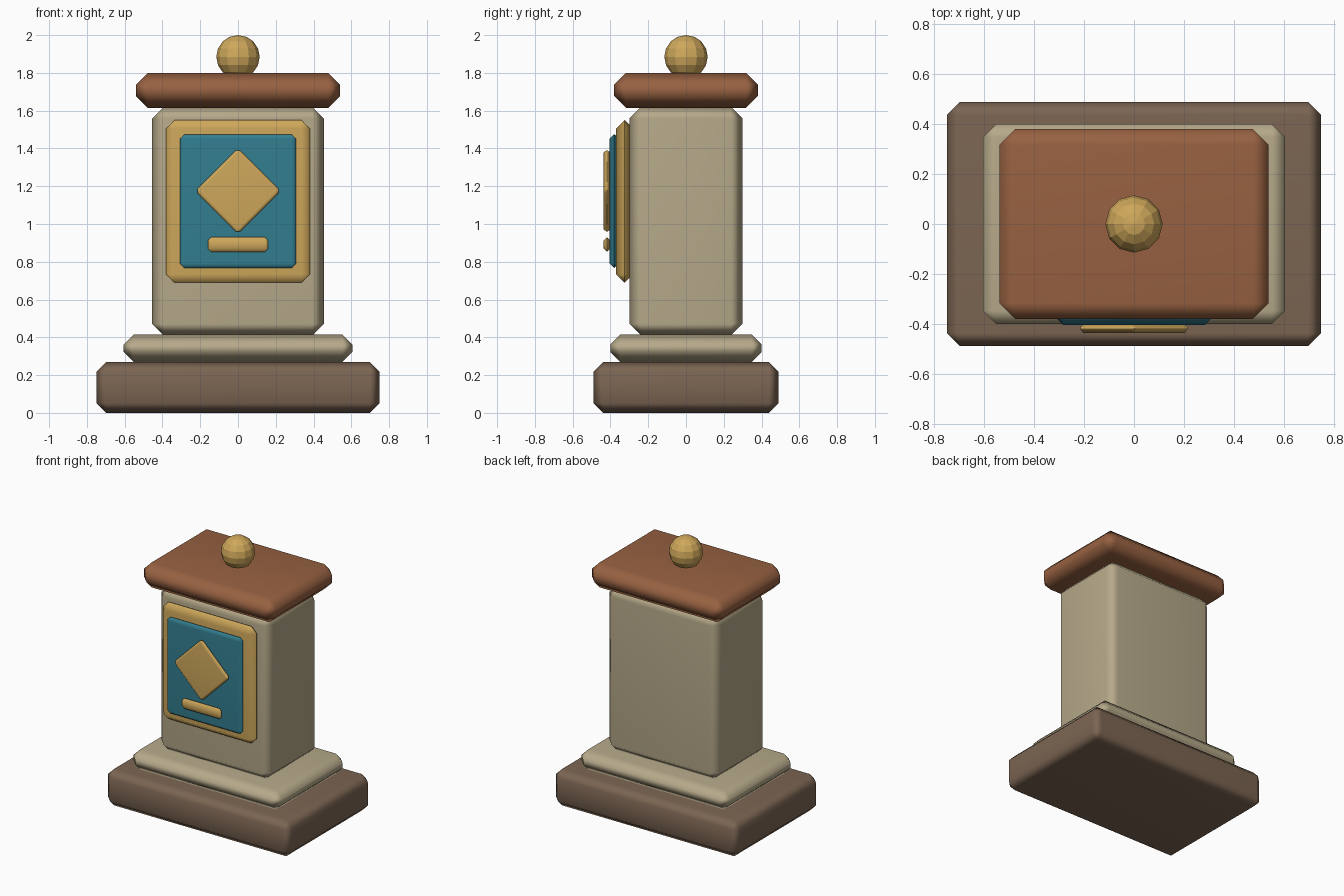
import bpy
from math import radians

cube = bpy.data.objects.get("Cube")
if cube:
    bpy.data.objects.remove(cube, do_unlink=True)


def material(name, rgb):
    mat = bpy.data.materials.new(name)
    mat.use_nodes = True
    color = (*rgb, 1.0)
    mat.diffuse_color = color
    mat.node_tree.nodes["Principled BSDF"].inputs["Base Color"].default_value = color
    return mat


brown = material("dark stone", (0.20, 0.13, 0.085))
stone = material("pale stone", (0.47, 0.40, 0.255))
clay = material("red clay", (0.31, 0.12, 0.053))
gold = material("gold", (0.62, 0.39, 0.105))
teal = material("teal", (0.033, 0.21, 0.28))


def block(name, mat, width, y_range, z_range, bevel, turn=0.0):
    """Chamfered box centred on x, spanning the given depth and height."""
    (y0, y1), (z0, z1) = y_range, z_range
    bpy.ops.mesh.primitive_cube_add(size=1, location=(0, (y0 + y1) / 2, (z0 + z1) / 2))
    obj = bpy.context.object
    obj.name = name
    obj.scale = (width, y1 - y0, z1 - z0)
    bpy.ops.object.transform_apply(location=False, rotation=False, scale=True)
    obj.rotation_euler.y = radians(turn)
    obj.data.materials.append(mat)
    bpy.ops.object.shade_smooth()
    chamfer = obj.modifiers.new("Chamfer", "BEVEL")
    chamfer.width = bevel
    chamfer.segments = 1
    chamfer.limit_method = "NONE"
    obj.modifiers.new("Weighted Normal", "WEIGHTED_NORMAL")
    return obj


# Stepped base, body and cap
block("base", brown, 1.5, (-0.49, 0.49), (0, 0.27), 0.052)
block("base_trim", stone, 1.21, (-0.40, 0.40), (0.27, 0.415), 0.052)
block("body", stone, 0.91, (-0.30, 0.30), (0.41, 1.62), 0.062)
block("cap", clay, 1.08, (-0.38, 0.38), (1.615, 1.80), 0.062)

# Front plaque
block("plaque_frame", gold, 0.76, (-0.37, -0.28), (0.69, 1.55), 0.044)
block("plaque_panel", teal, 0.615, (-0.405, -0.355), (0.767, 1.475), 0.024)
block("plaque_diamond", gold, 0.32, (-0.437, -0.40), (1.015, 1.335), 0.016, turn=45)
block("plaque_bar", gold, 0.32, (-0.437, -0.40), (0.853, 0.93), 0.018)

# Faceted finial ball
bpy.ops.mesh.primitive_uv_sphere_add(segments=12, ring_count=8, radius=0.115,
                                     location=(0, 0, 1.885))
ball = bpy.context.object
ball.name = "finial_ball"
ball.data.materials.append(gold)
bpy.ops.object.shade_flat()
